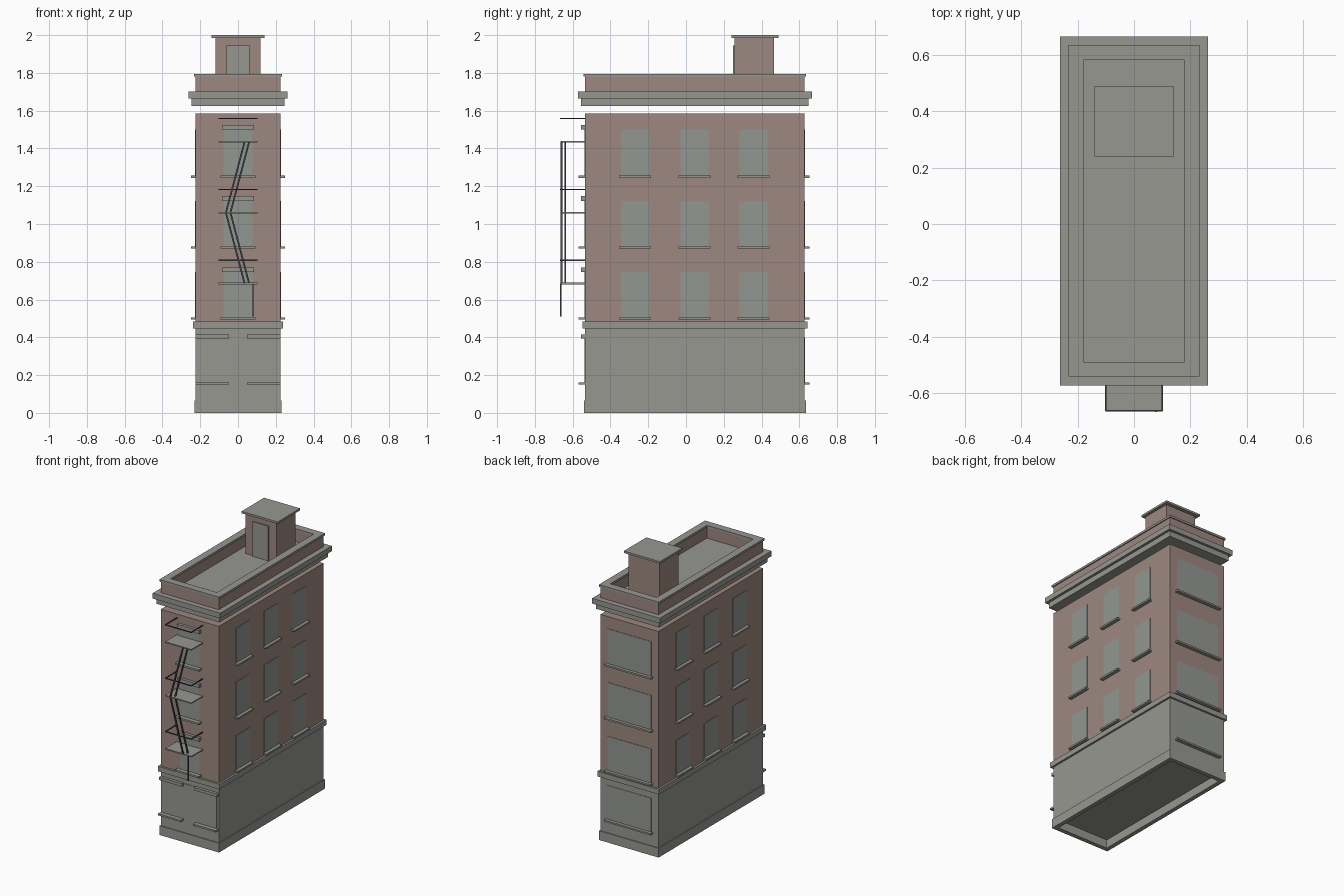
import bpy
from mathutils import Vector

if "Cube" in bpy.data.objects:
    bpy.data.objects.remove(bpy.data.objects["Cube"])


def material(name, rgb):
    m = bpy.data.materials.new(name)
    m.use_nodes = True
    m.diffuse_color = (*rgb, 1)
    m.node_tree.nodes["Principled BSDF"].inputs["Base Color"].default_value = (*rgb, 1)
    return m


BRICK = material("brick", (0.34, 0.245, 0.215))
STONE = material("stone", (0.31, 0.31, 0.285))
GLASS = material("window_grey", (0.29, 0.31, 0.285))
IRON = material("dark_iron", (0.06, 0.065, 0.065))


def mesh_object(name, verts, faces, mat):
    mesh = bpy.data.meshes.new(name)
    mesh.from_pydata(verts, [], faces)
    mesh.materials.append(mat)
    ob = bpy.data.objects.new(name, mesh)
    bpy.context.collection.objects.link(ob)
    return ob


def box(name, x, y, z, mat):
    """Box from (low, high) pairs on each axis."""
    verts = [(a, b, c) for a in x for b in y for c in z]
    faces = [(0, 1, 3, 2), (4, 6, 7, 5), (0, 4, 5, 1), (2, 3, 7, 6), (0, 2, 6, 4), (1, 5, 7, 3)]
    return mesh_object(name, verts, faces, mat)


def ring(name, x, y, z, wall, mat):
    """Open rectangular frame with the given wall thickness."""
    verts = []
    for inset in (0, wall):
        for h in z:
            x0, x1, y0, y1 = x[0] + inset, x[1] - inset, y[0] + inset, y[1] - inset
            verts += [(x0, y0, h), (x1, y0, h), (x1, y1, h), (x0, y1, h)]
    faces = []
    for i in range(4):
        j = (i + 1) % 4
        faces += [(i, j, 4 + j, 4 + i), (8 + j, 8 + i, 12 + i, 12 + j),
                  (4 + i, 4 + j, 12 + j, 12 + i), (j, i, 8 + i, 8 + j)]
    return mesh_object(name, verts, faces, mat)


def bar(name, a, b, width, mat):
    """Straight square bar between two points."""
    a, b = Vector(a), Vector(b)
    h = width / 2
    ob = box(name, (-h, h), (-h, h), (0, (b - a).length), mat)
    ob.location = a
    ob.rotation_euler = (b - a).to_track_quat('Z', 'Y').to_euler()
    return ob


def sym(w):
    return (-w, w)


W, FRONT, BACK = 0.225, -0.535, 0.628


def around(grow):
    """Footprint of the building, grown outwards."""
    return sym(W + grow), (FRONT - grow, BACK + grow)


# Ground floor
ring("plinth", *around(0.006), (0, 0.065), 0.03, STONE)
box("ground_floor", *around(0), (0.06, 0.45), STONE)
box("belt_course", *around(0.014), (0.448, 0.484), STONE)

# Brick storeys
box("brick_storeys", *around(0), (0.484, 1.585), BRICK)

# Cornice, parapet and roof
box("cornice_lower", *around(0.02), (1.626, 1.665), STONE)
box("cornice_upper", *around(0.038), (1.665, 1.702), STONE)
ring("parapet", *around(0), (1.702, 1.78), 0.04, BRICK)
ring("parapet_coping", *around(0.007), (1.78, 1.795), 0.052, STONE)

# Stair house on the roof
box("stair_house", sym(0.12), (0.257, 0.465), (1.70, 1.986), BRICK)
box("stair_house_lid", sym(0.14), (0.24, 0.49), (1.986, 2.0), STONE)
box("stair_house_door", sym(0.061), (0.248, 0.257), (1.702, 1.945), STONE)

# Windows, sills and lintels of each brick storey
T = 0.003
for n, (sill, top) in enumerate(((0.5, 0.745), (0.875, 1.122), (1.25, 1.5)), 1):
    band = (sill - 0.006, sill + 0.006)
    pane = (sill + 0.004, top)
    for side, label in ((-1, "right"), (1, "left")):
        for k, yc in enumerate((-0.27, 0.045, 0.357), 1):
            box(f"{label}_window_{n}_{k}", sorted((side * W, side * (W + T))),
                (yc - 0.075, yc + 0.075), pane, GLASS)
            box(f"{label}_sill_{n}_{k}", sorted((side * W, side * (W + 0.025))),
                (yc - 0.085, yc + 0.085), band, STONE)
    box(f"front_window_{n}", sym(0.076), (FRONT - T, FRONT), pane, GLASS)
    box(f"front_sill_{n}", sym(0.092), (FRONT - 0.033, FRONT), band, STONE)
    box(f"front_lintel_{n}", sym(0.086), (FRONT - 0.02, FRONT), (top, top + 0.025), STONE)
    box(f"back_window_{n}", sym(0.17), (BACK, BACK + T), pane, GLASS)
    box(f"back_sill_{n}", sym(0.182), (BACK, BACK + 0.025), band, STONE)

# Ground floor openings
box("back_ground_window", sym(0.17), (BACK, BACK + T), (0.16, 0.40), GLASS)
box("back_ground_sill", sym(0.182), (BACK, BACK + 0.025), (0.15, 0.162), STONE)
box("shop_front_panel", sym(0.21), (FRONT - T, FRONT), (0.16, 0.41), STONE)
for s, label in ((-1, "right"), (1, "left")):
    span = sorted((s * 0.048, s * 0.224))
    box(f"shop_{label}_sill", span, (FRONT - 0.033, FRONT), (0.15, 0.162), STONE)
    box(f"shop_{label}_lintel", span, (FRONT - 0.02, FRONT), (0.393, 0.414), STONE)

# Fire escape: landings with a rail round three sides
OUT = -0.663
LEVELS = (0.685, 1.06, 1.435)
for n, z in enumerate(LEVELS, 1):
    box(f"landing_{n}", sym(0.102), (OUT, FRONT), (z - 0.004, z + 0.004), STONE)
    h = z + 0.123
    bar(f"front_rail_{n}", (-0.102, OUT, h), (0.102, OUT, h), 0.006, IRON)
    for s, label in ((-1, "right"), (1, "left")):
        bar(f"{label}_rail_{n}", (s * 0.1, OUT, h), (s * 0.1, FRONT, h), 0.006, IRON)

# Zigzag stair stringers and drop ladder
for n, (x0, x1) in enumerate(((0.047, -0.052), (-0.052, 0.047)), 1):
    for k, (y, dx) in enumerate(((-0.659, -0.012), (-0.64, 0.012)), 1):
        bar(f"stringer_{n}_{k}", (x0 + dx, y, LEVELS[n - 1]), (x1 + dx, y, LEVELS[n]), 0.009, IRON)
bar("drop_ladder", (0.079, OUT, 0.51), (0.079, OUT, 0.685), 0.007, IRON)
